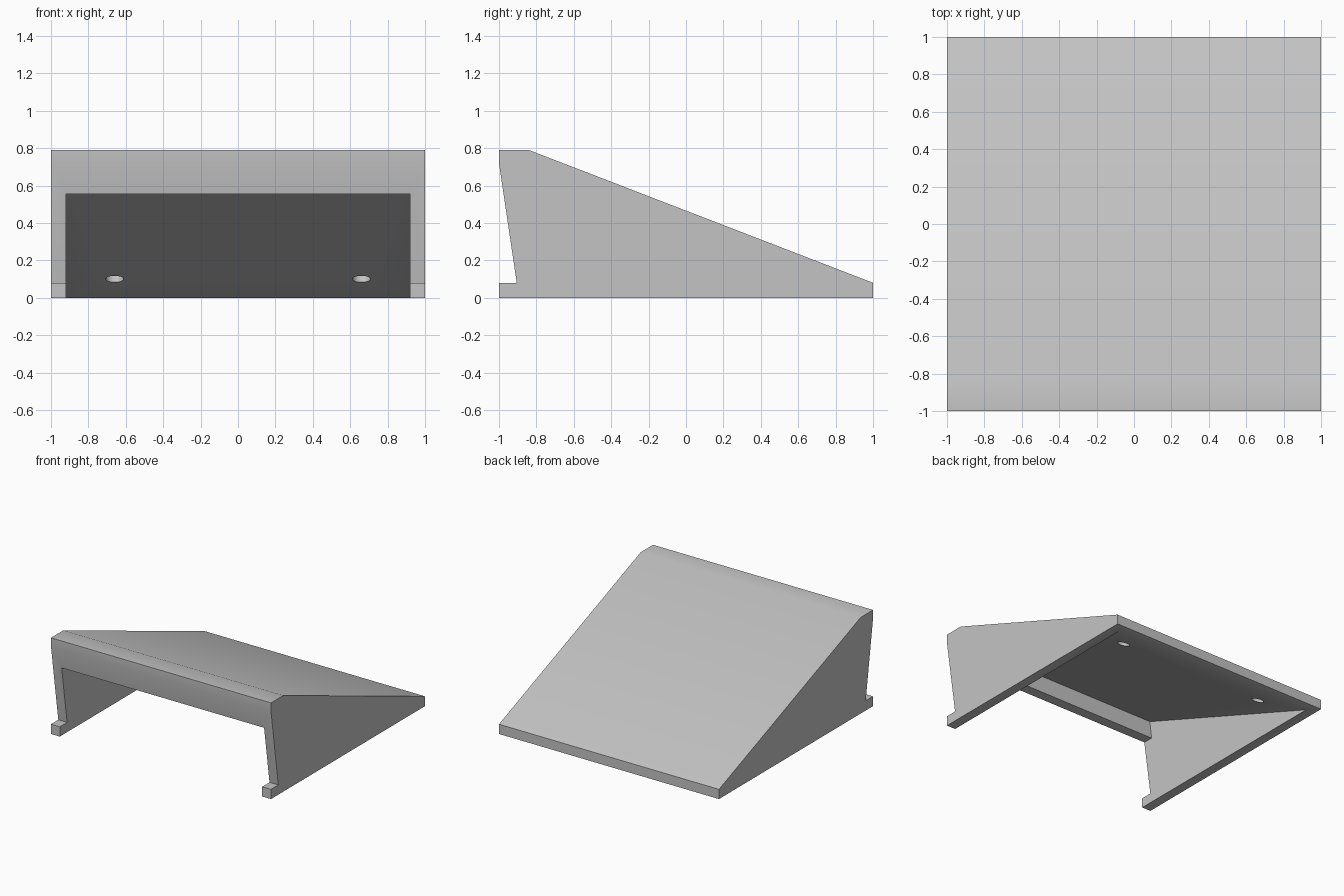
import bpy
import bmesh
import math
from mathutils import Matrix, Vector

cube = bpy.data.objects.get("Cube")
if cube:
    bpy.data.objects.remove(cube, do_unlink=True)

grey = bpy.data.materials.new("light_grey")
grey.use_nodes = True
colour = (0.55, 0.55, 0.55, 1)
grey.diffuse_color = colour
grey.node_tree.nodes["Principled BSDF"].inputs["Base Color"].default_value = colour


def make_object(name, bm):
    bmesh.ops.recalc_face_normals(bm, faces=bm.faces)
    mesh = bpy.data.meshes.new(name)
    bm.to_mesh(mesh)
    bm.free()
    mesh.materials.append(grey)
    obj = bpy.data.objects.new(name, mesh)
    bpy.context.collection.objects.link(obj)
    return obj


def extrude_profile(name, profile, half_width):
    """Extrude a (y, z) side profile across x."""
    bm = bmesh.new()
    face = bm.faces.new([bm.verts.new((-half_width, y, z)) for y, z in profile])
    extruded = bmesh.ops.extrude_face_region(bm, geom=[face])["geom"]
    verts = [v for v in extruded if isinstance(v, bmesh.types.BMVert)]
    bmesh.ops.translate(bm, verts=verts, vec=(2 * half_width, 0, 0))
    return make_object(name, bm)


def cut(target, cutter):
    mod = target.modifiers.new("cut", "BOOLEAN")
    mod.operation = "DIFFERENCE"
    mod.solver = "EXACT"
    mod.object = cutter
    bpy.context.view_layer.objects.active = target
    bpy.ops.object.modifier_apply(modifier=mod.name)
    bpy.data.objects.remove(cutter, do_unlink=True)


# Wedge body with small toes at the front of each side wall
slope = 0.386
body = extrude_profile("wedge_stand", [
    (-1, 0), (1, 0), (1, 0.08), (-0.84, 0.79), (-1, 0.79),
    (-1, 0.72), (-0.905, 0.08), (-1, 0.08)], 1)

# Hollow underside, open at the front below a lip
inner_back, lip_top = 0.92, -0.91
cut(body, extrude_profile("cavity_cutter", [
    (inner_back, -0.2), (inner_back, 0),
    (lip_top, (inner_back - lip_top) * slope),
    (-0.89, 0.555), (-1.2, 0.555), (-1.2, -0.2)], 0.92))

# Two shallow round sockets in the underside of the sloping panel
hole_y = 0.66
tilt = Matrix.Rotation(-math.atan(slope), 4, "X")
for side in (-1, 1):
    centre = Vector((side * 0.66, hole_y, (inner_back - hole_y) * slope))
    bm = bmesh.new()
    bmesh.ops.create_cone(bm, cap_ends=True, segments=32, radius1=0.048,
                          radius2=0.048, depth=0.1,
                          matrix=Matrix.Translation(centre) @ tilt)
    cut(body, make_object("socket_cutter", bm))

# Smooth the shallow bends, keep the corners crisp
bpy.ops.object.select_all(action="DESELECT")
body.select_set(True)
bpy.context.view_layer.objects.active = body
bpy.ops.object.shade_smooth_by_angle(angle=math.radians(30))
